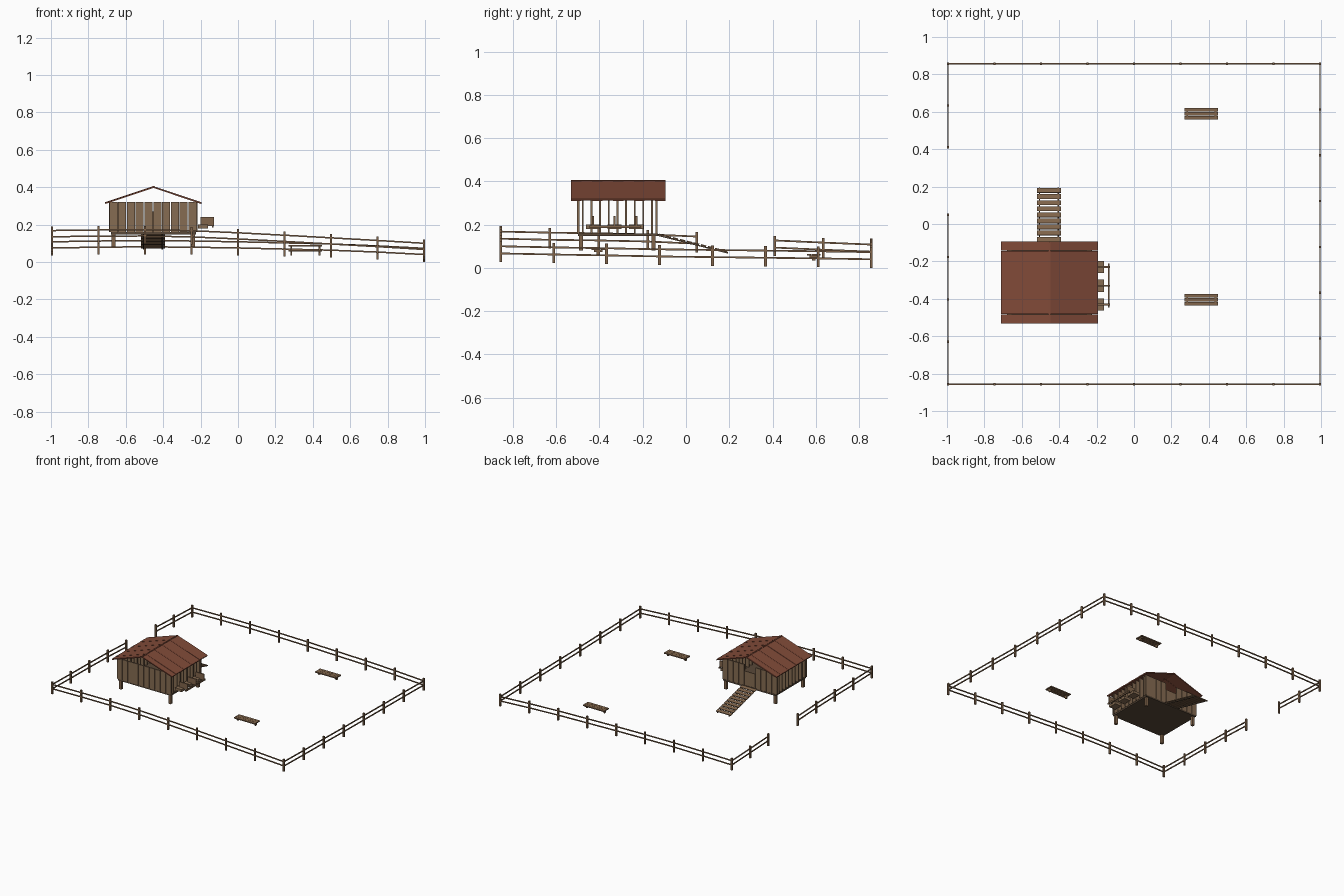
import bpy, bmesh, math
from mathutils import Matrix, Vector

if "Cube" in bpy.data.objects:
    bpy.data.objects.remove(bpy.data.objects["Cube"])


def material(name, r, g, b):
    m = bpy.data.materials.new(name)
    m.diffuse_color = (r, g, b, 1)
    m.use_nodes = True
    m.node_tree.nodes["Principled BSDF"].inputs["Base Color"].default_value = m.diffuse_color
    return m


WOOD = material("wood", 0.22, 0.13, 0.07)
PALE = material("pale_wood", 0.24, 0.15, 0.085)
DARK = material("dark_wood", 0.10, 0.065, 0.04)
RED = material("roof_red", 0.22, 0.07, 0.04)


def box(bm, c, s, rot=None):
    m = Matrix.Translation(c) @ (rot or Matrix()) @ Matrix.Diagonal((*s, 1))
    bmesh.ops.create_cube(bm, size=1, matrix=m)


def span(bm, x0, x1, y0, y1, z0, z1):
    box(bm, ((x0 + x1) / 2, (y0 + y1) / 2, (z0 + z1) / 2), (x1 - x0, y1 - y0, z1 - z0))


def beam(bm, p, q, w, h):
    p, q = Vector(p), Vector(q)
    d = (q - p).normalized()
    side = d.cross(Vector((0, 0, 1))).normalized()
    rot = Matrix((d, side, side.cross(d))).transposed().to_4x4()
    box(bm, (p + q) / 2, ((q - p).length, w, h), rot)


def finish(bm, name, mat):
    bmesh.ops.recalc_face_normals(bm, faces=bm.faces)
    me = bpy.data.meshes.new(name)
    bm.to_mesh(me)
    bm.free()
    me.materials.append(mat)
    ob = bpy.data.objects.new(name, me)
    bpy.context.collection.objects.link(ob)
    return ob


# Fence: posts along each side follow the sloping ground (height of upper rail)
X, Y = 0.994, 0.857
xs = [-X + 2 * X * i / 8 for i in range(9)]
ys = [-Y + 2 * Y * i / 7 for i in range(8)]
front = [.168, .171, .172, .167, .156, .143, .129, .115, .100]
back = [.108, .112, .114, .112, .108, .102, .096, .086, .073]
right = [.100, .095, .091, .086, .083, .080, .077, .073]
left_a = zip([-Y, -.63, -.403, -.176, .05], [.168, .163, .160, .155, .145])
left_b = zip([.41, .634, Y], [.127, .117, .108])
runs = {
    "front": [(x, -Y, h) for x, h in zip(xs, front)],
    "back": [(x, Y, h) for x, h in zip(xs, back)],
    "right": [(X, y, h) for y, h in zip(ys, right)],
    "left": [(-X, y, h) for y, h in left_a],
    "gate_side": [(-X, y, h) for y, h in left_b],
}
posts = bmesh.new()
done = set()
for name, pts in runs.items():
    bm = bmesh.new()
    for p, q in zip(pts, pts[1:]):
        for dz in (0, -0.033):
            beam(bm, (p[0], p[1], p[2] + dz), (q[0], q[1], q[2] + dz), 0.006, 0.008)
    finish(bm, name + "_fence_rails", WOOD)
    for x, y, h in pts:
        if (x, y) not in done:
            done.add((x, y))
            span(posts, x - .006, x + .006, y - .006, y + .006, h - .073, h + .021)
finish(posts, "fence_posts", WOOD)

# Coop legs and floor
LX, RX, FY, BY = -0.665, -0.24, -0.485, -0.145
bm = bmesh.new()
for x in (LX, RX):
    for y in (FY, BY - .005):
        span(bm, x - .01, x + .01, y - .01, y + .01, .08, .16)
finish(bm, "coop_legs", WOOD)
bm = bmesh.new()
span(bm, LX - .015, RX + .015, FY - .015, BY + .015, .148, .16)
finish(bm, "coop_floor", DARK)

# Front and back walls of upright boards, with a doorway at the back
for name, y in (("front_wall", -0.498), ("back_wall", -0.136)):
    bm = bmesh.new()
    for i in range(10):
        x = -0.69 + 0.047 * i
        if name == "back_wall" and 4 <= i <= 5:
            continue
        span(bm, x + .002, x + .045, y - .005, y + .005, .16, .32)
    finish(bm, name, PALE)
bm = bmesh.new()
span(bm, -.50, -.41, -.139, -.133, .16, .27)
finish(bm, "door", PALE)

# Side walls: boards turned edge-on like louvres
for name, x in (("left_wall", LX), ("right_wall", RX)):
    bm = bmesh.new()
    for i in range(9):
        y = -0.477 + 0.04 * i
        span(bm, x - .024, x + .024, y - .004, y + .004, .16, .318)
    finish(bm, name, PALE)

# Roof boards on both slopes and the ridge strip
CX, RUN, RISE = -0.4525, 0.2575, 0.086
for name, s in (("left_roof", -1), ("right_roof", 1)):
    bm = bmesh.new()
    rot = Matrix.Rotation(s * math.atan2(RISE, RUN), 4, 'Y')
    for i in range(9):
        y = -0.531 + (i + .5) * 0.0485
        lift = 0.0012 * (i % 2)
        box(bm, (CX + s * RUN / 2, y, .357 + lift),
            (math.hypot(RUN, RISE), .048, .008), rot)
    finish(bm, name, RED)
bm = bmesh.new()
span(bm, CX - .005, CX + .005, -.531, -.095, .395, .406)
finish(bm, "roof_ridge", RED)

# Nest boxes on the right: trays, dividers and a perch
trays, panels = bmesh.new(), bmesh.new()
for y in (-.43, -.33, -.23):
    span(trays, -.215, -.16, y - .033, y + .033, .18, .2)
    span(panels, -.2, -.128, y - .005, y + .005, .193, .24)
finish(trays, "nest_trays", PALE)
finish(panels, "nest_dividers", WOOD)
bm = bmesh.new()
span(bm, -.14, -.132, -.447, -.21, .185, .196)
finish(bm, "perch", WOOD)

# Ramp with stringers and slats
a, b = Vector((-.455, -.13, .157)), Vector((-.455, .195, .075))
bm = bmesh.new()
for dx in (-.05, .05):
    o = Vector((dx, 0, -.006))
    beam(bm, a + o, b + o, .006, .006)
finish(bm, "ramp_stringers", DARK)
bm = bmesh.new()
tilt = Matrix.Rotation(math.atan2(b.z - a.z, b.y - a.y), 4, 'X')
for i in range(10):
    box(bm, a.lerp(b, (i + .5) / 10), (.128, .025, .006), tilt)
finish(bm, "ramp_slats", WOOD)

# Two low benches in the yard
for name, y, z in (("front_bench", -.405, .06), ("back_bench", .59, .035)):
    bm = bmesh.new()
    for dy in (-.0215, 0, .0215):
        span(bm, .27, .45, y + dy - .01, y + dy + .01, z + .022, z + .03)
    for x in (.285, .435):
        span(bm, x - .005, x + .005, y - .02, y + .02, z + .014, z + .022)
        span(bm, x - .005, x + .005, y - .008, y + .008, z, z + .022)
    finish(bm, name, WOOD)
